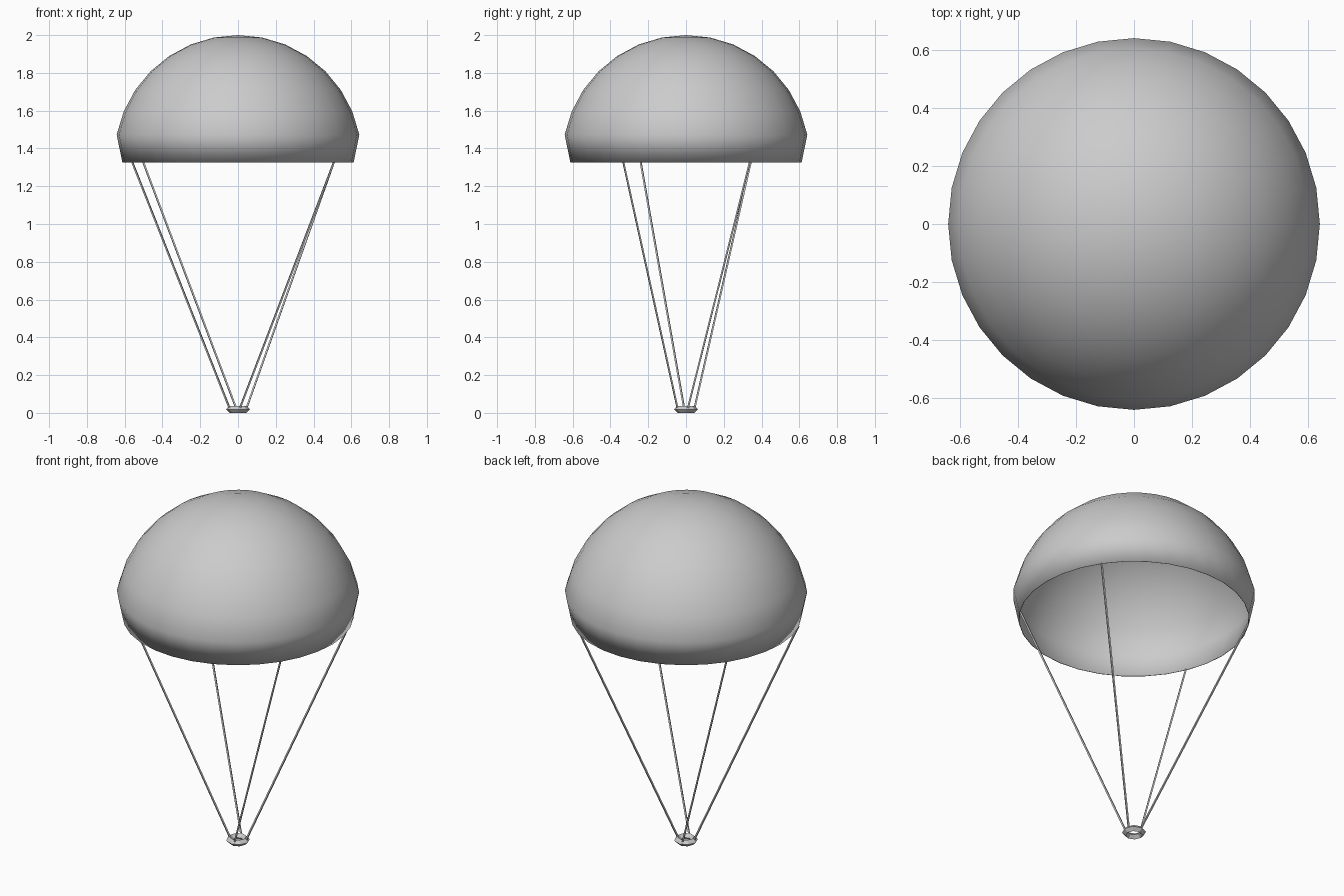
import bpy, bmesh, math
from mathutils import Vector

if "Cube" in bpy.data.objects:
    bpy.data.objects.remove(bpy.data.objects["Cube"])

SIDES = 32


def make_object(name, bm):
    bmesh.ops.recalc_face_normals(bm, faces=bm.faces)
    mesh = bpy.data.meshes.new(name)
    bm.to_mesh(mesh)
    bm.free()
    ob = bpy.data.objects.new(name, mesh)
    bpy.context.collection.objects.link(ob)
    return ob


# Canopy: dome profile on a sphere, with the hem drawn in, spun around z
R, CZ = 0.655, 1.345
step = math.radians(11.25)
profile = [(R * math.sin(k * step), CZ + R * math.cos(k * step)) for k in range(1, 8)]
profile.append((0.612, 1.325))
bm = bmesh.new()
rings = [[bm.verts.new((r * math.cos(2 * math.pi * i / SIDES),
                        r * math.sin(2 * math.pi * i / SIDES), z))
          for i in range(SIDES)] for r, z in profile]
crown = bm.verts.new((0, 0, CZ + R))
for i in range(SIDES):
    j = (i + 1) % SIDES
    bm.faces.new((crown, rings[0][i], rings[0][j]))
    for a, b in zip(rings, rings[1:]):
        bm.faces.new((a[i], b[i], b[j], a[j]))
for f in bm.faces:
    f.smooth = True
canopy = make_object("canopy", bm)
cloth = canopy.modifiers.new("cloth_thickness", 'SOLIDIFY')
cloth.thickness = 0.003
cloth.offset = -1


# Cords: thin square rods from the harness ring to the hem
def cord(name, bottom, top):
    bottom, top = Vector(bottom), Vector(top)
    d = top - bottom
    bm = bmesh.new()
    bmesh.ops.create_cone(bm, cap_ends=True, segments=4, radius1=0.006,
                          radius2=0.006, depth=d.length)
    ob = make_object(name, bm)
    ob.location = (bottom + top) / 2
    ob.rotation_mode = 'QUATERNION'
    ob.rotation_quaternion = d.to_track_quat('Z', 'Y')


cord("cord_front_right", (0.010, -0.045, 0.025), (0.508, -0.332, 1.328))
cord("cord_back_right", (0.045, 0.010, 0.025), (0.508, 0.338, 1.328))
cord("cord_back_left", (-0.010, 0.045, 0.025), (-0.502, 0.343, 1.328))
cord("cord_front_left", (-0.045, -0.010, 0.025), (-0.560, -0.240, 1.328))

# Harness ring: faceted eight-sided ring with a diamond section
bpy.ops.mesh.primitive_torus_add(major_segments=8, minor_segments=4,
                                 major_radius=0.045, minor_radius=0.0185,
                                 location=(0, 0, 0.0185))
bpy.context.object.name = "harness_ring"
bpy.ops.object.shade_flat()
